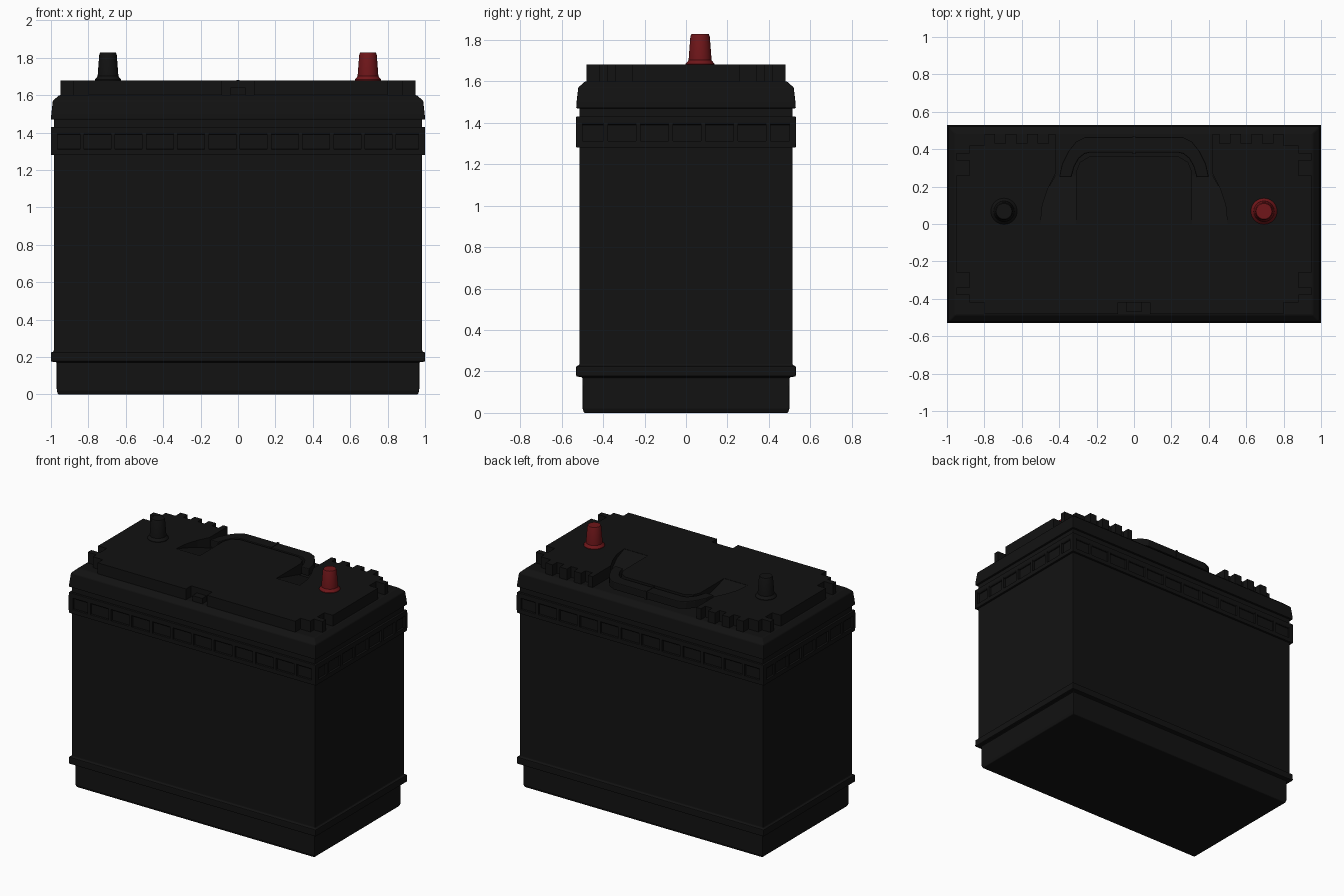
import bpy, bmesh
from math import sin, cos, pi

if "Cube" in bpy.data.objects:
    bpy.data.objects.remove(bpy.data.objects["Cube"])


def material(name, rgb):
    m = bpy.data.materials.new(name)
    m.diffuse_color = (*rgb, 1)
    m.use_nodes = True
    m.node_tree.nodes["Principled BSDF"].inputs["Base Color"].default_value = m.diffuse_color
    return m


BLACK = material("black_plastic", (0.006, 0.006, 0.006))
RED = material("red_terminal", (0.16, 0.008, 0.01))


def finish(name, bm, mat=BLACK, bevel=0.0, smooth=False):
    bmesh.ops.recalc_face_normals(bm, faces=bm.faces)
    me = bpy.data.meshes.new(name)
    bm.to_mesh(me)
    bm.free()
    ob = bpy.data.objects.new(name, me)
    bpy.context.collection.objects.link(ob)
    me.materials.append(mat)
    if bevel:
        b = ob.modifiers.new("bevel", 'BEVEL')
        b.width, b.segments, b.limit_method = bevel, 2, 'ANGLE'
    if smooth:
        bpy.ops.object.select_all(action='DESELECT')
        ob.select_set(True)
        bpy.context.view_layer.objects.active = ob
        bpy.ops.object.shade_smooth_by_angle()
    return ob


def loft(name, rings, **kw):
    bm = bmesh.new()
    loops = [[bm.verts.new(p) for p in r] for r in rings]
    n = len(loops[0])
    for a, b in zip(loops, loops[1:]):
        for i in range(n):
            j = (i + 1) % n
            bm.faces.new((a[i], a[j], b[j], b[i]))
    bm.faces.new(loops[0])
    bm.faces.new(loops[-1])
    return finish(name, bm, **kw)


def rect_stack(name, levels, **kw):
    # stacked rectangles, each level is (inset from the widest outline, z)
    return loft(name, [[(sx * (1 - d), sy * (0.53 - d), z) for sx, sy in
                        ((-1, -1), (1, -1), (1, 1), (-1, 1))] for d, z in levels], **kw)


def prism(name, pts, z0, z1, **kw):
    return loft(name, [[(x, y, z) for x, y in pts] for z in (z0, z1)], **kw)


def box(name, x0, x1, y0, y1, z0, z1):
    return prism(name, [(x0, y0), (x1, y0), (x1, y1), (x0, y1)], z0, z1)


def both_sides(half):
    return half + [(-x, y) for x, y in reversed(half)]


# Case: foot, lower rim, walls and neck
rect_stack("case", [(0.038, 0), (0.031, 0.02), (0.03, 0.172), (0.0, 0.176), (0.0, 0.225),
                    (0.015, 0.23), (0.015, 1.48)], bevel=0.005)

# Ribbed grip band around the top of the case
rect_stack("grip_band_lower_rail", [(0, 1.28), (0, 1.312)], bevel=0.003)
rect_stack("grip_band_upper_rail", [(0.006, 1.39), (0, 1.398), (0, 1.43)], bevel=0.003)
for s in (-1, 1):
    y = sorted((s * 0.51, s * 0.53))
    for i in range(11):
        x = (i - 5) * 0.167
        box("grip_rib_long", x - 0.011, x + 0.011, *y, 1.30, 1.41)
    x = sorted((s * 0.98, s * 1.0))
    for i in range(6):
        c = 0.005 + (i - 2.5) * 0.157
        box("grip_rib_short", *x, c - 0.011, c + 0.011, 1.30, 1.41)
    for t in (-1, 1):
        box("grip_corner", *sorted((s * 0.965, s)), *sorted((t * 0.50, t * 0.53)), 1.30, 1.41)

# Lid with sloped shoulder
rect_stack("lid", [(0, 1.47), (0.002, 1.50), (0.010, 1.57), (0.04, 1.597), (0.05, 1.60)],
           bevel=0.005)

# Raised top deck: front notch, stepped corners, toothed back edge, handle bay
deck = [(0.04, -0.48), (0.04, -0.42), (0.085, -0.42), (0.085, -0.48), (0.80, -0.48),
        (0.80, -0.42), (0.88, -0.42), (0.88, -0.26), (0.95, -0.26), (0.95, 0.26),
        (0.88, 0.26), (0.88, 0.42), (0.80, 0.42), (0.80, 0.48)]
for x in (0.715, 0.60, 0.485):
    deck += [(x + 0.028, 0.48), (x + 0.028, 0.43), (x - 0.028, 0.43), (x - 0.028, 0.48)]
deck += [(0.42, 0.48), (0.42, 0.27), (0.46, 0.19), (0.49, 0.10), (0.50, 0.0),
         (0.31, 0.0), (0.31, 0.28), (0.29, 0.33), (0.24, 0.36)]
# lower the centre tab in the front notch by leaving it out of the deck outline
deck = [(0.085, -0.42)] + deck[3:]
prism("top_deck", both_sides(deck), 1.59, 1.68)
box("front_notch_tab", -0.04, 0.04, -0.47, -0.41, 1.59, 1.64)

# Side lugs at the stepped corners
for s in (-1, 1):
    for t in (-1, 1):
        box("corner_lug", *sorted((s * 0.87, s * 0.95)), *sorted((t * 0.34, t * 0.38)),
            1.59, 1.68)

# Finger ramps leading down into the handle bay
for s in (-1, 1):
    foot = [(0.31, 0.0), (0.50, 0.0), (0.49, 0.10), (0.46, 0.19), (0.42, 0.26), (0.31, 0.26)]
    loft("handle_ramp", [[(s * x, y, 1.59) for x, y in foot],
                         [(s * x, y, 1.678 - 0.27 * y) for x, y in foot]])

# Carry handle folded flat in the bay
outer = [(0.40, 0.25), (0.385, 0.32), (0.35, 0.39), (0.31, 0.44), (0.26, 0.465)]
inner = [(0.235, 0.378), (0.275, 0.365), (0.305, 0.325), (0.325, 0.25)]
bm = bmesh.new()
hi, lo = 1.678, 1.622
inn = [(0.335, 0.25), (0.318, 0.31), (0.295, 0.35), (0.265, 0.375), (0.235, 0.382)]
path = list(zip(outer, inn))
path += [((-a[0], a[1]), (-b[0], b[1])) for a, b in reversed(path)]
loft("carry_handle", [[(*a, lo), (*a, hi), (*b, hi), (*b, lo)] for a, b in path], bevel=0.006)
bm.free()
box("handle_centre_rib", -0.008, 0.008, 0.375, 0.468, 1.62, 1.682)

# Terminal posts with flared collars
profile = [(0.07, 1.67), (0.07, 1.684), (0.055, 1.702), (0.055, 1.71), (0.047, 1.815),
           (0.042, 1.828)]
for name, x, mat in (("negative_terminal", -0.695, BLACK), ("positive_terminal", 0.695, RED)):
    loft(name, [[(x + r * cos(2 * pi * i / 32), 0.068 + r * sin(2 * pi * i / 32), z)
                 for i in range(32)] for r, z in profile], mat=mat, smooth=True)
